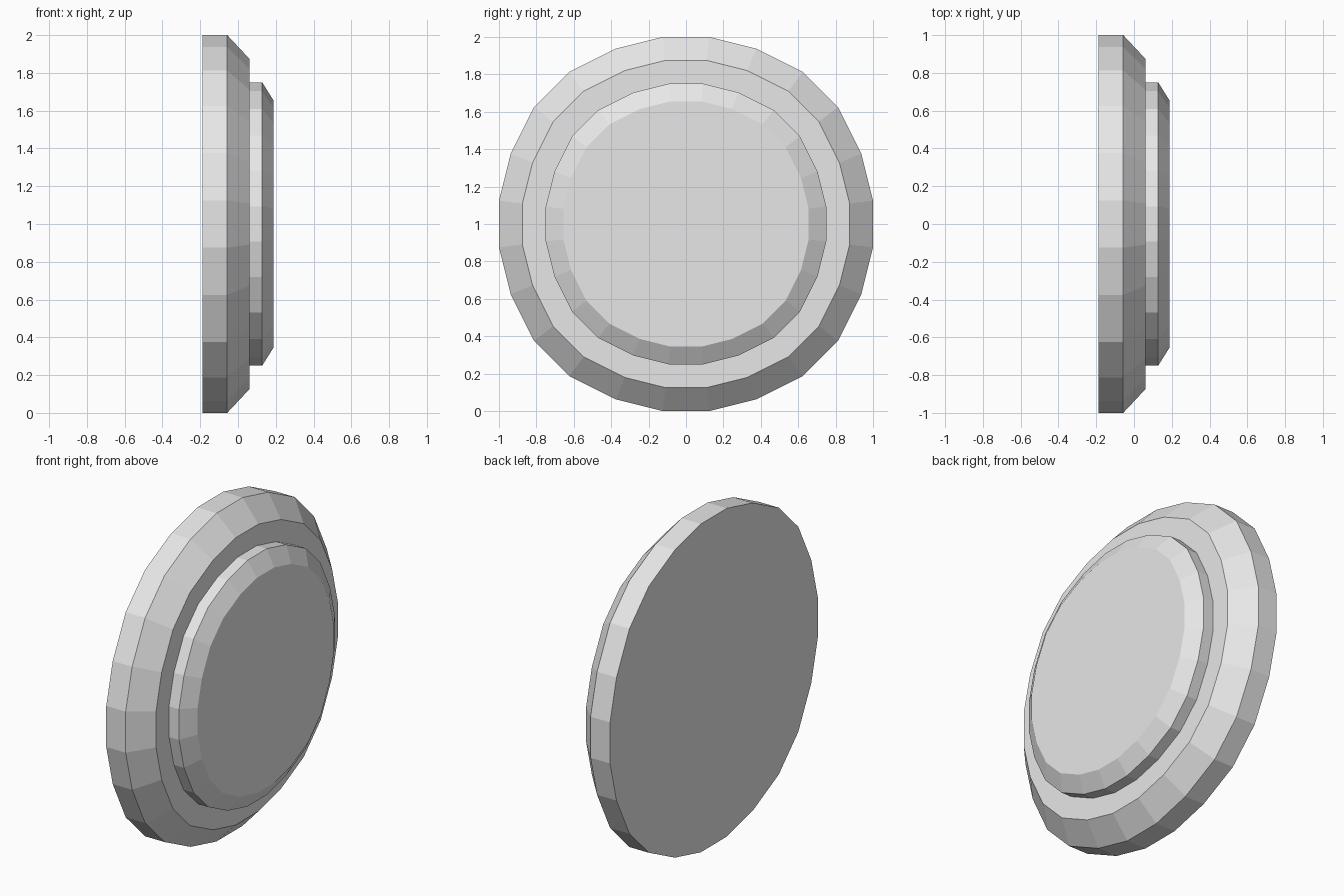
import bpy
import bmesh

cube = bpy.data.objects.get("Cube")
if cube:
    bpy.data.objects.remove(cube, do_unlink=True)

# Plain grey finish
grey = bpy.data.materials.new("light_grey")
grey.use_nodes = True
colour = (0.8, 0.8, 0.8, 1)
grey.diffuse_color = colour
grey.node_tree.nodes["Principled BSDF"].inputs["Base Color"].default_value = colour

# One quarter of the 24-sided outline, repeated by quarter turns
outline = [(1, 0.125), (0.9375, 0.375), (0.8125, 0.625),
           (0.625, 0.8125), (0.375, 0.9375), (0.125, 1)]
quarter = outline
for turn in range(3):
    quarter = [(-b, a) for a, b in quarter]
    outline = outline + quarter


def stepped_disc(name, sections):
    """Closed disc along x from (x, scale) sections."""
    bm = bmesh.new()
    rings = [[bm.verts.new((x, s * a, 1 + s * b)) for a, b in outline]
             for x, s in sections]
    n = len(outline)
    for low, high in zip(rings, rings[1:]):
        for i in range(n):
            j = (i + 1) % n
            bm.faces.new((low[i], low[j], high[j], high[i]))
    bm.faces.new(rings[0][::-1])
    bm.faces.new(rings[-1])
    bmesh.ops.recalc_face_normals(bm, faces=bm.faces[:])
    mesh = bpy.data.meshes.new(name)
    bm.to_mesh(mesh)
    bm.free()
    mesh.materials.append(grey)
    obj = bpy.data.objects.new(name, mesh)
    bpy.context.collection.objects.link(obj)
    return obj


# Wide bevelled base and the smaller raised cap on its face
stepped_disc("base_disc", [(-0.188, 1), (-0.057, 1), (0.06, 0.875)])
stepped_disc("raised_cap", [(0.06, 0.75), (0.128, 0.75), (0.187, 0.656)])
